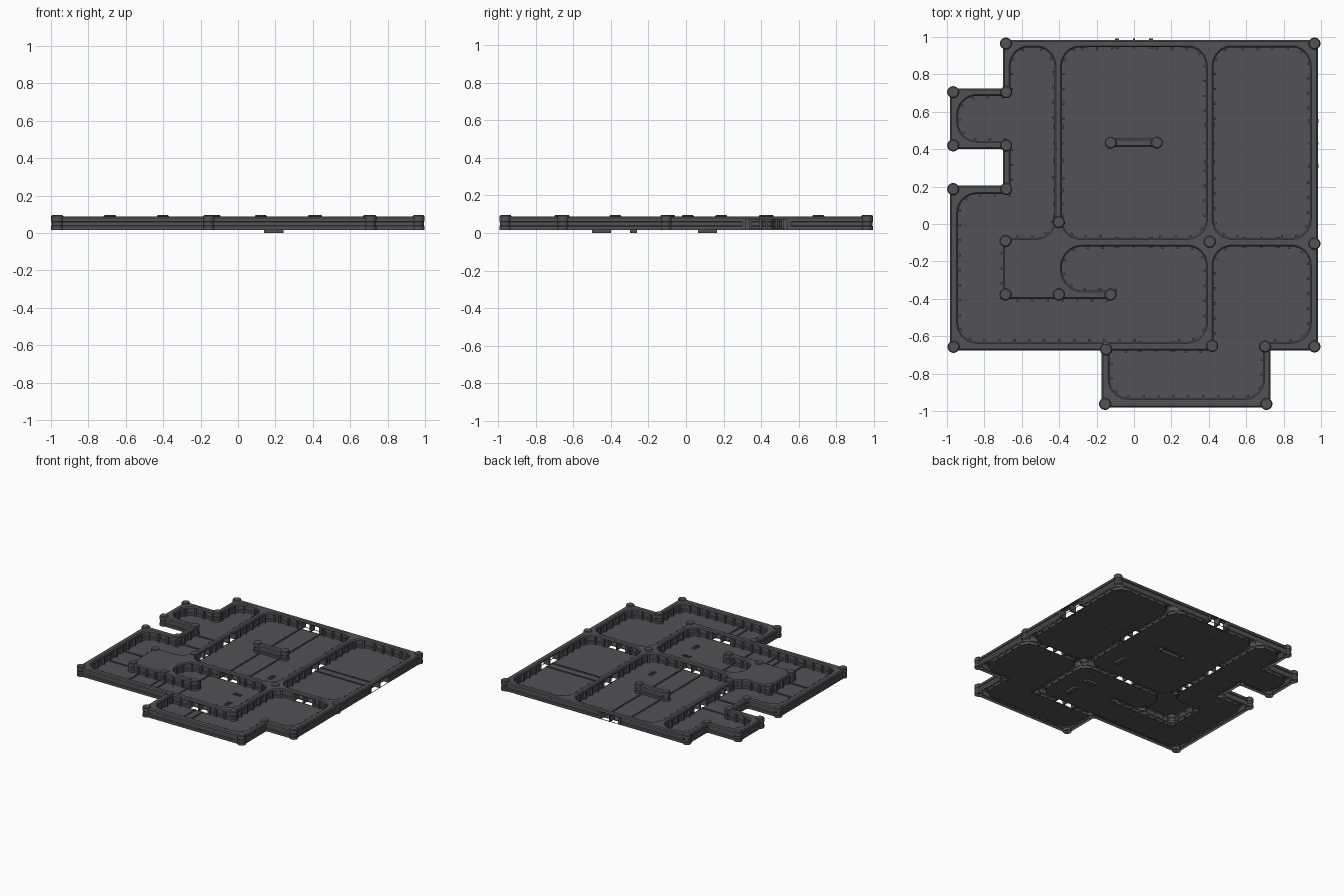
import bpy, bmesh, math
from mathutils import Vector, Matrix

if "Cube" in bpy.data.objects:
    bpy.data.objects.remove(bpy.data.objects["Cube"])


def material(name, c):
    m = bpy.data.materials.new(name)
    m.diffuse_color = (*c, 1)
    m.use_nodes = True
    m.node_tree.nodes["Principled BSDF"].inputs["Base Color"].default_value = m.diffuse_color
    return m


HULL = material("dark grey", (0.085, 0.085, 0.092))

# doors: centre x, centre y, half width, direction the wall runs
DOORS = [(0, .965, .09, 'x'), (.96, .43, .12, 'y'), (.405, .43, .10, 'y'),
         (-.405, .43, .09, 'y'), (-.405, .11, .07, 'y'), (0, -.0975, .09, 'x'),
         (.12, -.655, .09, 'x'), (.68, -.0975, .09, 'x')]
# wall section: recess into the wall, height
PROFILE = [(0, .015), (0, .02), (0, .036), (.007, .04), (.007, .058),
           (0, .062), (0, .072), (0, .08), (.008, .088)]
FLOOR = .018


def finish(name, bm, smooth=False):
    me = bpy.data.meshes.new(name)
    bm.to_mesh(me)
    bm.free()
    me.materials.append(HULL)
    ob = bpy.data.objects.new(name, me)
    bpy.context.collection.objects.link(ob)
    if smooth:
        bpy.ops.object.select_all(action='DESELECT')
        ob.select_set(True)
        bpy.context.view_layer.objects.active = ob
        bpy.ops.object.shade_smooth_by_angle(angle=math.radians(30))
    return ob


def in_door(p, grow=0.0):
    for cx, cy, h, ax in DOORS:
        u, v = (p.x - cx, p.y - cy) if ax == 'x' else (p.y - cy, p.x - cx)
        if abs(u) < h + grow and abs(v) < .045:
            return True
    return False


def rounded(corners):
    """Anticlockwise loop with a radius at each corner, split at door edges."""
    pts, n = [], len(corners)
    for i, (x, y, r) in enumerate(corners):
        p = Vector((x, y))
        if r == 0:
            pts.append(p)
            continue
        d1 = (Vector(corners[i - 1][:2]) - p).normalized()
        d2 = (Vector(corners[(i + 1) % n][:2]) - p).normalized()
        c = p + (d1 + d2) * r
        for k in range(9):
            t = k / 8 * math.pi / 2
            pts.append(c - d2 * r * math.cos(t) - d1 * r * math.sin(t))
    out = []
    for i, a in enumerate(pts):
        b = pts[(i + 1) % len(pts)]
        out.append(a)
        cuts = []
        for cx, cy, h, ax in DOORS:
            k, o, cu, cv = (0, 1, cx, cy) if ax == 'x' else (1, 0, cy, cx)
            if abs(a[o] - b[o]) < 1e-5 and abs(a[o] - cv) < .045:
                for e in (cu - h, cu + h):
                    t = (e - a[k]) / (b[k] - a[k])
                    if 0.001 < t < .999:
                        cuts.append(t)
        out += [a.lerp(b, t) for t in sorted(cuts)]
    return out


def offset_left(loop, d):
    res = []
    for i, p in enumerate(loop):
        e1 = (p - loop[i - 1]).normalized()
        e2 = (loop[(i + 1) % len(loop)] - p).normalized()
        n1, n2 = Vector((-e1.y, e1.x)), Vector((-e2.y, e2.x))
        res.append(p + (n1 + n2) * d / (1 + n1.dot(n2)))
    return res


def fill_up(bm, edges):
    geo = bmesh.ops.triangle_fill(bm, edges=edges, use_beauty=True)['geom']
    for f in geo:
        if isinstance(f, bmesh.types.BMFace):
            f.normal_update()
            if f.normal.z < 0:
                f.normal_flip()


def build_wall(name, loops):
    """Hollow wall: banded sides and a flat top. sign 1 = wall lies inside the loop."""
    bm, top = bmesh.new(), []
    for loop, sign in loops:
        n = len(loop)
        rings = [[bm.verts.new((p.x, p.y, z)) for p in offset_left(loop, d * sign)]
                 for d, z in PROFILE]
        for i in range(n):
            j = (i + 1) % n
            door = in_door((loop[i] + loop[j]) / 2)
            for k in range(len(rings) - 1):
                if door and 1 <= k <= 5:
                    continue
                q = [rings[k][i], rings[k][j], rings[k + 1][j], rings[k + 1][i]]
                bm.faces.new(q if sign > 0 else q[::-1])
            e = bm.edges.get((rings[-1][i], rings[-1][j]))
            top.append(e)
    fill_up(bm, top)
    return finish(name, bm)


def build_floor(name, loops):
    bm, edges = bmesh.new(), []
    for loop in loops:
        vs = [bm.verts.new((p.x, p.y, FLOOR)) for p in loop]
        edges += [bm.edges.new((vs[i - 1], vs[i])) for i in range(len(vs))]
    fill_up(bm, edges)
    return finish(name, bm)


def add_box(bm, x, y, z0, z1, sx, sy, ang=0.0):
    m = (Matrix.Translation((x, y, (z0 + z1) / 2)) @ Matrix.Rotation(ang, 4, 'Z')
         @ Matrix.Diagonal((sx, sy, z1 - z0, 1)))
    bmesh.ops.create_cube(bm, size=1, matrix=m)


# outlines
R = .1
outer = rounded([(x, y, 0) for x, y in [
    (-.70, .985), (-.70, .725), (-.985, .725), (-.985, .40), (-.70, .40), (-.70, .205),
    (-.985, .205), (-.985, -.675), (-.175, -.675), (-.175, -.98), (.73, -.98),
    (.73, -.675), (.985, -.675), (.985, .985)]])
hall = rounded([(-.385, .945, R), (-.385, -.075, R), (.385, -.075, R), (.385, .945, R)])
east = rounded([(.425, .945, R), (.425, -.075, R), (.94, -.075, R), (.94, .945, R)])
west = rounded([
    (-.66, .945, R), (-.66, .685, 0), (-.94, .685, R), (-.94, .445, R), (-.66, .445, 0),
    (-.66, .16, 0), (-.94, .16, R), (-.94, -.63, R), (.385, -.63, R), (.385, -.12, R),
    (-.385, -.12, .11), (-.385, -.355, .11), (-.105, -.355, 0), (-.105, -.40, 0),
    (-.70, -.40, 0), (-.70, -.075, 0), (-.425, -.075, R), (-.425, .945, R)])
south = rounded([(.425, -.12, R), (.425, -.68 + .005, 0), (-.13, -.675, 0), (-.13, -.93, R),
                 (.69, -.93, R), (.69, -.63, 0), (.94, -.63, R), (.94, -.12, R)])
island = rounded([(-.12, .413, 0), (.12, .413, 0), (.12, .457, 0), (-.12, .457, 0)])
# keep the south room's wall just inside the outer wall
rooms = [hall, east, west, south]

# walls and floors
build_wall("main_walls", [(outer, 1)] + [(r, -1) for r in rooms])
build_wall("centre_wall", [(island, 1)])
build_floor("hall_floor", [hall, island])
build_floor("east_floor", [east])
build_floor("west_floor", [west])
build_floor("south_floor", [south])

# ribs along the inside of the walls
bm = bmesh.new()
for loop in rooms:
    carry = .04
    for i, a in enumerate(loop):
        b = loop[(i + 1) % len(loop)]
        length = (b - a).length
        d = (b - a) / length
        s = carry
        while s < length:
            p = a + d * s
            if not in_door(p, .02):
                q = p + Vector((-d.y, d.x)) * .003
                ang = math.atan2(d.y, d.x)
                add_box(bm, q.x, q.y, FLOOR, .079, .013, .022, ang)
            s += .08
        carry = s - length
finish("wall_ribs", bm)

# round pillars with a bevelled cap
PILLARS = [(-.685, .965), (.965, .965), (-.967, .705), (-.683, .705), (-.967, .42),
           (-.683, .42), (-.967, .187), (-.683, .187), (-.402, .01), (-.687, -.09),
           (.405, -.095), (.965, -.105), (-.687, -.377), (-.402, -.377), (-.125, -.377),
           (-.125, .435), (.122, .435), (-.965, -.657), (-.15, -.67), (.418, -.652),
           (.70, -.655), (.965, -.655), (-.155, -.962), (.708, -.962)]
bm = bmesh.new()
for x, y in PILLARS:
    rings = []
    for r, z in [(.032, .015), (.032, .036), (.029, .04), (.029, .058), (.032, .062),
                 (.032, .09), (.027, .096)]:
        rings.append([bm.verts.new((x + r * math.cos(k * math.tau / 24),
                                    y + r * math.sin(k * math.tau / 24), z)) for k in range(24)])
    for lo, hi in zip(rings, rings[1:]):
        for k in range(24):
            bm.faces.new((lo[k - 1], lo[k], hi[k], hi[k - 1]))
    bm.faces.new(rings[-1])
finish("pillars", bm, True)

# door frames: two jambs and a centre post
bm = bmesh.new()
for cx, cy, h, ax in DOORS:
    for u, w in ((-h, .022), (0, .012), (h, .022)):
        if ax == 'x':
            add_box(bm, cx + u, cy, .018, .075, w, .054)
        else:
            add_box(bm, cx, cy + u, .018, .075, .054, w)
finish("door_frames", bm)

# floor tracks: x0, y0, x1, y1
TRACKS = [(-.09, -.075, -.09, .945), (.085, -.075, .085, .945), (.425, .395, .94, .395),
          (.425, .465, .94, .465), (-.66, .40, -.425, .40), (-.66, .21, -.425, .21),
          (-.94, -.135, -.70, -.135), (-.94, -.335, -.70, -.335), (-.62, -.63, -.62, -.40),
          (-.43, -.63, -.43, -.40), (-.37, -.63, -.37, -.40), (-.177, -.63, -.177, -.40),
          (-.177, -.355, -.177, -.12), (.088, -.93, .088, -.675), (.155, -.93, .155, -.675)]
bm = bmesh.new()
for x0, y0, x1, y1 in TRACKS:
    add_box(bm, (x0 + x1) / 2, (y0 + y1) / 2, .017, .024,
            max(x1 - x0, .011), max(y1 - y0, .011))
finish("floor_tracks", bm)

# small vents: a plate under the floor and slats above it
bm = bmesh.new()
for x, y, sx, sy in [(.225, .115, .035, .10), (.19, -.28, .10, .035), (.225, -.45, .035, .10)]:
    add_box(bm, x, y, 0, .0175, sx, sy)
    for k in range(5):
        w = (k - 2) * .014
        if sy > sx:
            add_box(bm, x, y + w, .017, .023, .032, .008)
        else:
            add_box(bm, x + w, y, .017, .023, .008, .028)
finish("floor_vents", bm)
